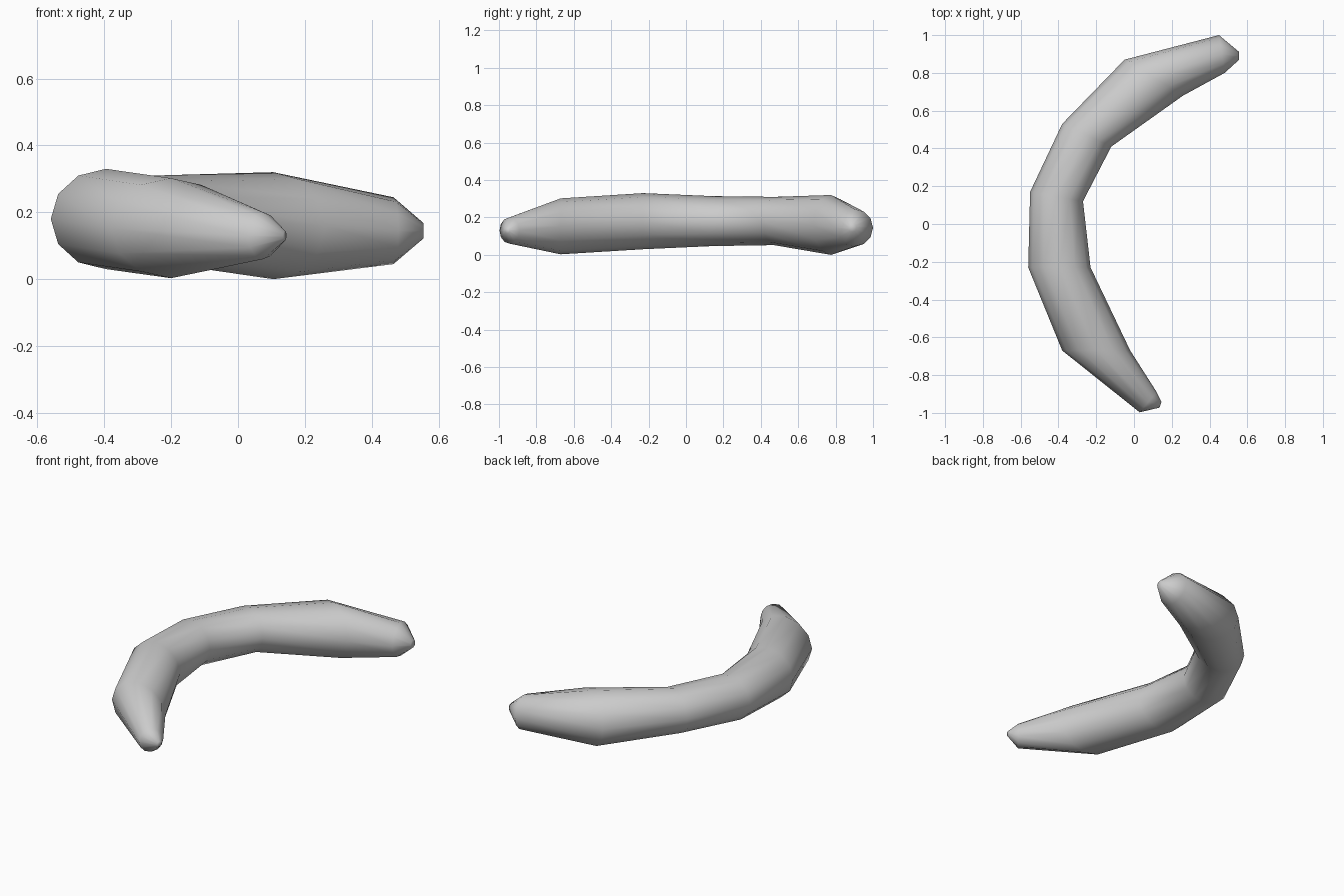
import bpy, bmesh, math
from mathutils import Vector

if "Cube" in bpy.data.objects:
    bpy.data.objects.remove(bpy.data.objects["Cube"])

SIDES = 12
# Cross-sections: outer (x, y), inner (x, y), bottom z, top z
rings = [
    ((0.135, -0.972), (0.145, -0.942), 0.115, 0.145),
    ((0.03, -0.997), (0.12, -0.89), 0.06, 0.20),
    ((-0.38, -0.67), (-0.02, -0.67), 0.003, 0.302),
    ((-0.56, -0.23), (-0.23, -0.23), 0.03, 0.33),
    ((-0.55, 0.17), (-0.27, 0.12), 0.047, 0.314),
    ((-0.38, 0.53), (-0.12, 0.41), 0.052, 0.31),
    ((-0.05, 0.87), (0.26, 0.68), 0.0, 0.32),
    ((0.45, 1.0), (0.48, 0.80), 0.045, 0.245),
    ((0.555, 0.912), (0.555, 0.868), 0.122, 0.168),
]

bm = bmesh.new()
loops = []
for outer, inner, low, high in rings:
    o, i = Vector((*outer, 0)), Vector((*inner, 0))
    centre = (o + i) / 2 + Vector((0, 0, (low + high) / 2))
    across, up = (o - i) / 2, Vector((0, 0, (high - low) / 2))
    loops.append([bm.verts.new(centre
                               + across * math.cos(2 * math.pi * k / SIDES)
                               + up * math.sin(2 * math.pi * k / SIDES))
                  for k in range(SIDES)])

# Skin between neighbouring sections, then close both ends
for a, b in zip(loops, loops[1:]):
    for k in range(SIDES):
        n = (k + 1) % SIDES
        bm.faces.new((a[k], a[n], b[n], b[k]))
bm.faces.new(loops[0])
bm.faces.new(loops[-1])
bmesh.ops.recalc_face_normals(bm, faces=bm.faces)
for f in bm.faces:
    f.smooth = True

mesh = bpy.data.meshes.new("curved_sausage")
bm.to_mesh(mesh)
bm.free()
bpy.context.collection.objects.link(bpy.data.objects.new("curved_sausage", mesh))
